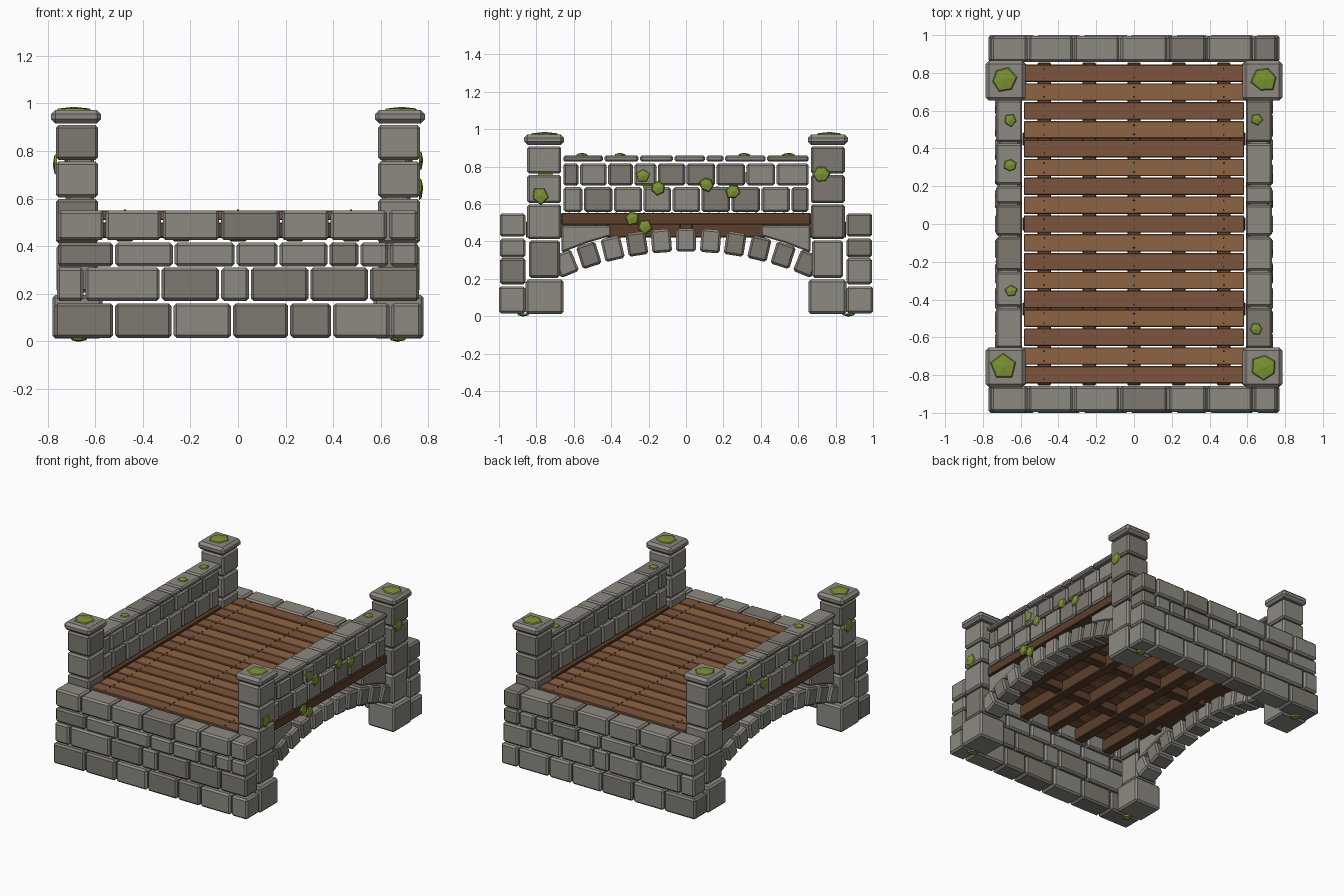
import bpy, bmesh, math, random
from mathutils import Matrix, Vector

if "Cube" in bpy.data.objects:
    bpy.data.objects.remove(bpy.data.objects["Cube"])

random.seed(4)


def material(name, rgb):
    m = bpy.data.materials.new(name)
    m.diffuse_color = (*rgb, 1)
    m.use_nodes = True
    m.node_tree.nodes["Principled BSDF"].inputs["Base Color"].default_value = m.diffuse_color
    return m


STONE = material("stone_grey", (0.27, 0.255, 0.225))
DARK_STONE = material("stone_dark", (0.21, 0.195, 0.165))
WOOD = material("plank_light", (0.27, 0.125, 0.055))
WOOD2 = material("plank_mid", (0.2, 0.09, 0.045))
BEAM = material("beam_brown", (0.11, 0.05, 0.025))
IRON = material("nail_dark", (0.04, 0.035, 0.03))
MOSS = material("moss_green", (0.2, 0.29, 0.035))


def finish(name, bm, mats, bevel=0.0):
    bmesh.ops.recalc_face_normals(bm, faces=bm.faces)
    me = bpy.data.meshes.new(name)
    bm.to_mesh(me)
    bm.free()
    for m in mats:
        me.materials.append(m)
    ob = bpy.data.objects.new(name, me)
    bpy.context.collection.objects.link(ob)
    if bevel:
        mod = ob.modifiers.new("chamfer", 'BEVEL')
        mod.width, mod.segments = bevel, 1
    return ob


def box(bm, x0, x1, y0, y1, z0, z1, mat=0, rot=None):
    size = Matrix.Diagonal((abs(x1 - x0), abs(y1 - y0), z1 - z0, 1))
    at = Matrix.Translation(((x0 + x1) / 2, (y0 + y1) / 2, (z0 + z1) / 2))
    r = bmesh.ops.create_cube(bm, size=1, matrix=(rot or Matrix()) @ at @ size)
    for f in {f for v in r['verts'] for f in v.link_faces}:
        f.material_index = mat


def shade():
    return int(random.random() < 0.3)


SIDES = ((1, "right"), (-1, "left"))
ENDS = ((-1, "front"), (1, "back"))
GAP = 0.004

# Abutment walls: four courses of blocks at each end
COURSES = [
    (0.015, 0.16, 1.0, (-0.775, -0.52, -0.275, -0.025, 0.215, 0.395, 0.64, 0.775)),
    (0.17, 0.31, 0.995, (-0.765, -0.645, -0.325, -0.075, 0.05, 0.3, 0.55, 0.765)),
    (0.315, 0.415, 0.995, (-0.76, -0.52, -0.27, -0.01, 0.17, 0.38, 0.51, 0.635, 0.76)),
    (0.425, 0.55, 0.995, (-0.76, -0.56, -0.32, -0.075, 0.18, 0.385, 0.63, 0.76)),
]
for s, label in ENDS:
    bm = bmesh.new()
    for z0, z1, yo, cuts in COURSES:
        for a, b in zip(cuts, cuts[1:]):
            box(bm, a + GAP, b - GAP, s * 0.858, s * yo, z0, z1, shade())
    finish(label + "_abutment", bm, (STONE, DARK_STONE), 0.012)

# Corner pillars with wider foot and cap
for sx, lx in SIDES:
    for sy, ly in ENDS:
        bm = bmesh.new()
        for z0, z1, x0, x1, y0, y1 in [
            (0.012, 0.195, 0.57, 0.78, 0.655, 0.857),
            (0.205, 0.405, 0.59, 0.762, 0.675, 0.84),
            (0.412, 0.598, 0.587, 0.765, 0.667, 0.85),
            (0.605, 0.755, 0.587, 0.765, 0.667, 0.85),
            (0.762, 0.908, 0.587, 0.765, 0.667, 0.85),
        ]:
            box(bm, sx * x0, sx * x1, sy * y0, sy * y1, z0, z1, shade())
        finish(f"{ly}_{lx}_pillar", bm, (STONE, DARK_STONE), 0.012)
        bm = bmesh.new()
        box(bm, sx * 0.575, sx * 0.785, sy * 0.653, sy * 0.865, 0.915, 0.972)
        finish(f"{ly}_{lx}_pillar_cap", bm, (STONE,), 0.018)

# Parapets: two brick courses and a thin coping
ROWS = [
    (0.557, 0.69, 0.605, 0.72, (-0.66, -0.55, -0.39, -0.23, -0.075, 0.08, 0.24, 0.4, 0.56, 0.66)),
    (0.698, 0.817, 0.605, 0.72, (-0.66, -0.57, -0.42, -0.28, -0.155, 0.0, 0.16, 0.32, 0.48, 0.66)),
]
COPING = (-0.66, -0.44, -0.25, -0.065, 0.105, 0.205, 0.43, 0.66)
R, ZC = 1.64, 0.345 - 1.64  # arch radius and centre height
for s, label in SIDES:
    bm = bmesh.new()
    for z0, z1, x0, x1, cuts in ROWS:
        for a, b in zip(cuts, cuts[1:]):
            j = random.uniform(-0.004, 0.004)
            box(bm, s * x0, s * (x1 + j), a + GAP, b - GAP, z0, z1, shade())
    finish(label + "_parapet", bm, (STONE, DARK_STONE), 0.012)
    bm = bmesh.new()
    for a, b in zip(COPING, COPING[1:]):
        box(bm, s * 0.592, s * 0.73, a + GAP, b - GAP, 0.826, 0.86, shade())
    finish(label + "_coping", bm, (STONE, DARK_STONE), 0.01)

    # Arch ring: eleven blocks fanned around the arch centre
    bm = bmesh.new()
    for i in range(-5, 6):
        turn = Matrix.Translation((0, 0, ZC)) @ Matrix.Rotation(-i * 0.0775, 4, 'X')
        box(bm, s * 0.592, s * 0.735, -0.053, 0.053, R, R + 0.125, shade(), turn)
    finish(label + "_arch", bm, (STONE, DARK_STONE), 0.012)

    # Spandrels: wedge between arch back and deck
    for e, le in ENDS:
        bm = bmesh.new()
        prof = [(0.4, 0.43), (0.53, 0.392), (0.665, 0.34), (0.665, 0.485), (0.4, 0.485)]
        f = bm.faces.new([bm.verts.new((s * 0.6, e * y, z)) for y, z in prof])
        ext = bmesh.ops.extrude_face_region(bm, geom=[f])['geom']
        bmesh.ops.translate(bm, vec=(s * 0.11, 0, 0),
                            verts=[v for v in ext if isinstance(v, bmesh.types.BMVert)])
        finish(f"{le}_{label}_spandrel", bm, (STONE,), 0.008)

    # Timber stringer under the parapet
    bm = bmesh.new()
    box(bm, s * 0.592, s * 0.715, -0.665, 0.665, 0.49, 0.552)
    finish(label + "_stringer", bm, (BEAM,), 0.004)

# Deck planks with nails
bm, nails = bmesh.new(), bmesh.new()
for i in range(17):
    y = (i - 8) * 0.0998
    box(bm, -0.583, 0.583, y - 0.046, y + 0.046, 0.51, 0.55 - 0.002 * (i % 2), i % 2)
    for x in (-0.475, 0, 0.475):
        for dy in (-0.025, 0.025):
            bmesh.ops.create_cone(nails, cap_ends=True, segments=6, radius1=0.005, radius2=0.004,
                                  depth=0.008, matrix=Matrix.Translation((x, y + dy, 0.55)))
finish("deck_planks", bm, (WOOD2, WOOD), 0.004)
finish("deck_nails", nails, (IRON,))

# Joists along the bridge and cross braces between them
bm = bmesh.new()
for x in (-0.475, -0.2375, 0, 0.2375, 0.475):
    box(bm, x - 0.035, x + 0.035, -0.855, 0.855, 0.42, 0.508)
finish("deck_joists", bm, (BEAM,), 0.005)
bm = bmesh.new()
for y in (-0.45, 0, 0.45):
    box(bm, -0.59, 0.59, y - 0.035, y + 0.035, 0.435, 0.5)
finish("cross_braces", bm, (BEAM,), 0.005)

# Moss: low faceted domes set on tops, sides and feet
UP, DOWN, EAST, WEST = (0, 0, 1), (0, 0, -1), (1, 0, 0), (-1, 0, 0)
moss = [(x, y, 0.97, 0.072, UP) for x in (-0.69, 0.69) for y in (-0.755, 0.765)]
moss += [(x, y, 0.859, 0.035, UP) for x, y in
         ((-0.655, 0.55), (-0.655, 0.31), (-0.65, -0.355), (0.65, 0.555), (0.645, -0.555))]
moss += [(0.72, y, z, 0.04, EAST) for y, z in
         ((-0.23, 0.75), (-0.15, 0.685), (0.11, 0.705), (0.25, 0.665), (-0.29, 0.525), (-0.22, 0.48))]
moss += [(0.763, -0.78, 0.645, 0.048, EAST), (0.763, 0.725, 0.76, 0.048, EAST),
         (-0.763, -0.75, 0.74, 0.05, WEST)]
moss += [(-0.718, y, z, 0.038, WEST) for y, z in ((-0.2, 0.7), (0.15, 0.66), (0.3, 0.74))]
moss += [(x, y, 0.013, 0.035, DOWN) for x in (-0.67, 0.67) for y in (-0.87, 0.87)]
bm = bmesh.new()
for x, y, z, r, n in moss:
    m = (Matrix.Translation((x, y, z)) @ Vector(n).to_track_quat('Z', 'Y').to_matrix().to_4x4())
    n_sides, spin = random.choice((5, 6)), random.random() * 6
    ring = []
    for k in range(n_sides):
        a, q = spin + k * math.tau / n_sides, r * random.uniform(0.88, 1.12)
        ring.append((math.cos(a) * q, math.sin(a) * q))
    low = [bm.verts.new(m @ Vector((u, v, -0.002))) for u, v in ring]
    mid = [bm.verts.new(m @ Vector((u * 0.85, v * 0.85, 0.008))) for u, v in ring]
    tip = bm.verts.new(m @ Vector((0, 0, 0.015)))
    bm.faces.new(low[::-1])
    for k in range(n_sides):
        j = (k + 1) % n_sides
        bm.faces.new((low[k], low[j], mid[j], mid[k]))
        bm.faces.new((mid[k], mid[j], tip))
finish("moss_patches", bm, (MOSS,))
